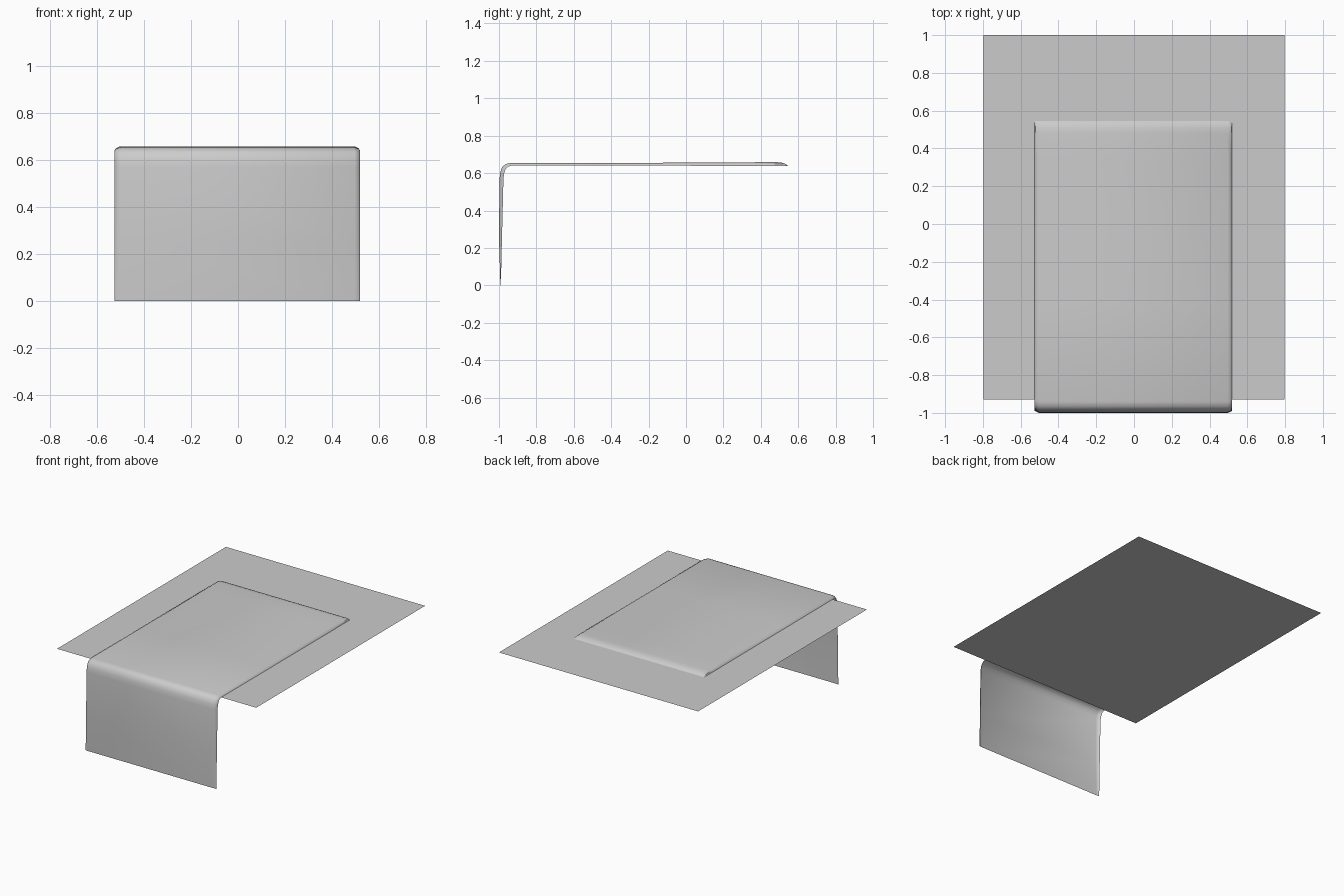
import bpy


def make_object(name, verts, faces):
    mesh = bpy.data.meshes.new(name)
    mesh.from_pydata(verts, [], faces)
    mesh.update()
    obj = bpy.data.objects.new(name, mesh)
    bpy.context.collection.objects.link(obj)
    return obj


# Flat sheet: the thin table surface
make_object("flat_sheet",
            [(-0.797, -0.93, 0.638), (0.797, -0.93, 0.638),
             (0.797, 1.0, 0.638), (-0.797, 1.0, 0.638)], [(0, 1, 2, 3)])

# Draped cover: (y, z) paths of the raised middle and of the turned-in rim
crest = [(0.545, 0.639), (0.53, 0.65), (0.51, 0.657), (0.48, 0.659),
         (0.35, 0.658), (-0.4, 0.654), (-0.94, 0.654), (-0.965, 0.648),
         (-0.983, 0.632), (-0.993, 0.605), (-0.997, 0.57), (-1.0, 0.25),
         (-0.992, 0.0)]
rim = [(0.545, 0.639), (0.535, 0.639), (0.52, 0.639), (0.49, 0.639),
       (0.35, 0.639), (-0.4, 0.64), (-0.93, 0.641), (-0.951, 0.635),
       (-0.965, 0.62), (-0.972, 0.6), (-0.976, 0.57), (-0.984, 0.25),
       (-0.990, 0.0)]
# Across the width: x position and how far the point rises from rim to crest
section = [(-0.526, 0.0), (-0.521, 0.5), (-0.503, 1.0),
           (0.497, 1.0), (0.515, 0.5), (0.520, 0.0)]

verts = [(x, r[0] + (c[0] - r[0]) * t, r[1] + (c[1] - r[1]) * t)
         for c, r in zip(crest, rim) for x, t in section]
n = len(section)
faces = [(i * n + j, (i + 1) * n + j, (i + 1) * n + j + 1, i * n + j + 1)
         for i in range(len(crest) - 1) for j in range(n - 1)]
cover = make_object("draped_cover", verts, faces)

# Smooth the bends of the cover, keeping strong creases sharp
bpy.ops.object.select_all(action='DESELECT')
cover.select_set(True)
bpy.context.view_layer.objects.active = cover
bpy.ops.object.shade_smooth_by_angle(angle=0.6)
